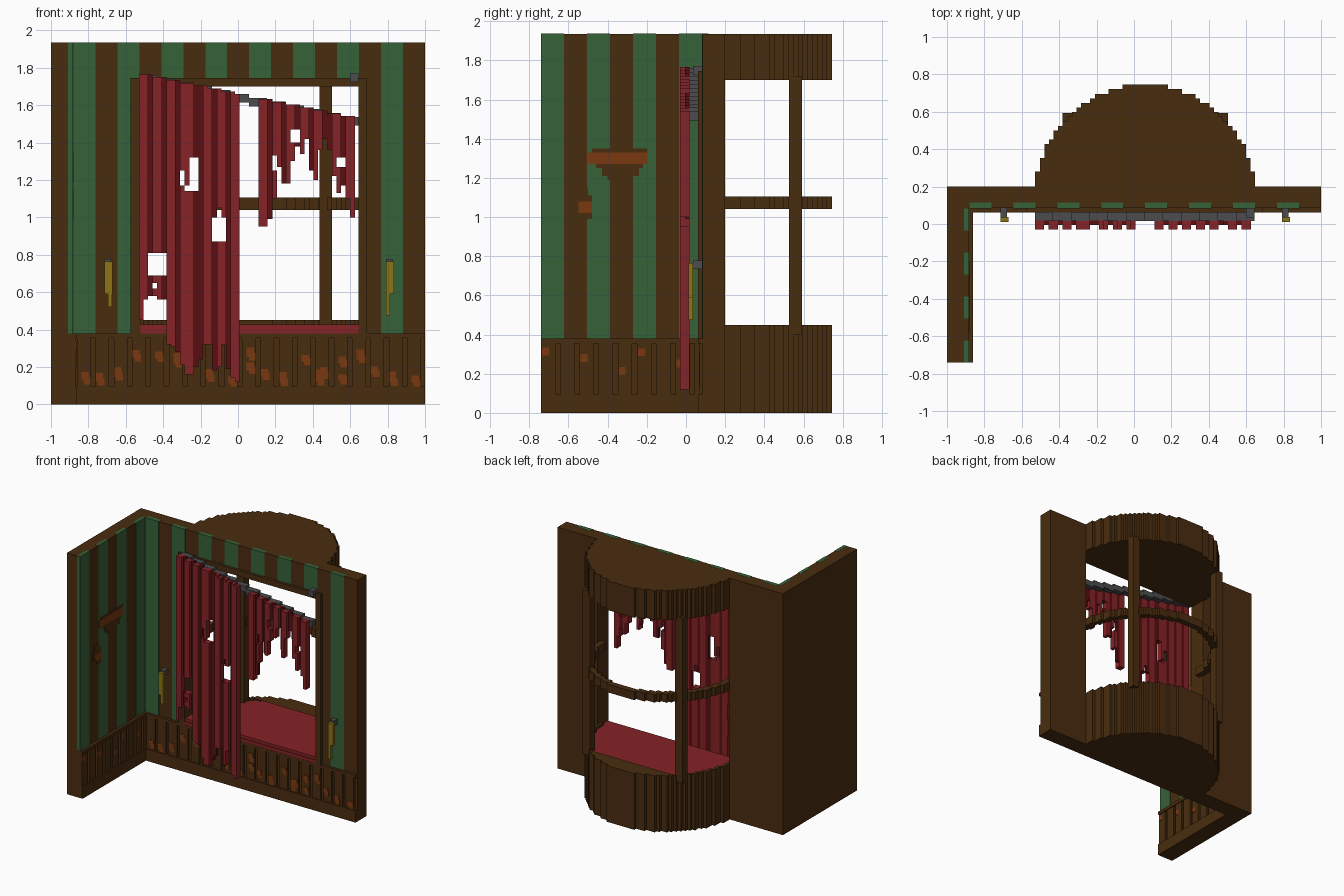
import bpy, bmesh, math, random

cube = bpy.data.objects.get("Cube")
if cube:
    bpy.data.objects.remove(cube, do_unlink=True)
random.seed(4)
S = 0.0245  # block size


def material(name, rgb):
    lin = [((c / 255 + 0.055) / 1.055) ** 2.4 for c in rgb] + [1.0]
    m = bpy.data.materials.new(name)
    m.use_nodes = True
    m.diffuse_color = lin
    m.node_tree.nodes["Principled BSDF"].inputs["Base Color"].default_value = lin
    return m


BROWN = material("dark wood", (73, 44, 15))
ORANGE = material("worn wood", (122, 57, 17))
GREEN = material("green wallpaper", (54, 97, 56))
RED = material("red cloth", (134, 34, 38))
DARK_RED = material("dark red cloth", (88, 15, 18))
GREY = material("iron", (76, 76, 78))
GOLD = material("brass", (140, 118, 20))


def finish(name, bm, mats):
    bmesh.ops.recalc_face_normals(bm, faces=bm.faces)
    me = bpy.data.meshes.new(name)
    bm.to_mesh(me)
    bm.free()
    for m in mats:
        me.materials.append(m)
    ob = bpy.data.objects.new(name, me)
    bpy.context.collection.objects.link(ob)
    return ob


def boxes(name, items, *mats):
    """Each item: x0, x1, y0, y1, z0, z1 and an optional material index."""
    bm = bmesh.new()
    for it in items:
        x0, x1, y0, y1, z0, z1 = it[:6]
        new = bmesh.ops.create_cube(bm, size=1)["verts"]
        for v in new:
            v.co = (x1 if v.co.x > 0 else x0, y1 if v.co.y > 0 else y0,
                    z1 if v.co.z > 0 else z0)
        if len(it) > 6:
            for f in {f for v in new for f in v.link_faces}:
                f.material_index = it[6]
    return finish(name, bm, mats)


# ---- stepped half-round bay ----
CX, CY, R = 0.06, 0.157, 24


def steps(r):
    pts = [(CX - r * S, CY)]
    for i in range(-r, r):
        y = CY + round(math.sqrt(r * r - (i + 0.5) ** 2)) * S
        pts += [(CX + i * S, y), (CX + (i + 1) * S, y)]
    return pts + [(CX + r * S, CY)]


def prism(name, outline, z0, z1, mat):
    bm = bmesh.new()
    face = bm.faces.new([bm.verts.new((x, y, z0)) for x, y in outline])
    top = bmesh.ops.extrude_face_region(bm, geom=[face])["geom"]
    bmesh.ops.translate(bm, vec=(0, 0, z1 - z0),
                        verts=[g for g in top if isinstance(g, bmesh.types.BMVert)])
    return finish(name, bm, [mat])


def ring(name, thick, z0, z1):
    return prism(name, steps(R) + steps(R - thick)[::-1], z0, z1, BROWN)


prism("bay_base", steps(R), 0, 0.39, BROWN)
ring("bay_sill_rim", 1, 0.38, 0.45)
ring("bay_middle_rail", 2, 1.04, 1.105)
prism("bay_roof", steps(R), 1.70, 1.935, BROWN)
prism("bay_red_floor", steps(R - 1), 0.385, 0.428, RED)
boxes("red_window_step", [(-0.52, 0.645, 0.07, 0.16, 0.38, 0.428),
                          (-0.52, 0.645, 0.063, 0.08, 0.38, 0.405)], RED)
boxes("bay_posts", [(CX + s * 0.41 - 0.033, CX + s * 0.41 + 0.033, 0.527, 0.593, 0.40, 1.72)
                    for s in (-1, 1)], BROWN)

# ---- walls ----
WY, WX, H = 0.085, -0.885, 1.935
boxes("back_wall", [(-1, -0.52, WY, 0.2, 0, H), (0.645, 1, WY, 0.2, 0, H),
                    (-0.52, 0.645, WY, 0.2, 1.70, H),
                    (-0.52, 0.645, WY, 0.2, 0, 0.38)], BROWN)
boxes("side_wall", [(-1, WX, -0.74, WY, 0, H)], BROWN)

# wallpaper stripes, set into the wall faces
back_stripes = []
for k in range(8):
    x = 0.765 - 0.235 * k
    low = 0.38 if k in (0, 6, 7) else 1.74
    back_stripes.append((x, x + 0.1175, WY - 0.003, 0.115, low, H + 0.001))
boxes("back_wallpaper", back_stripes, GREEN)
boxes("side_wallpaper", [(-0.91, WX + 0.003, y - 0.001, y + 0.1175, 0.38, H + 0.001)
                         for y in (-0.74, -0.505, -0.27, -0.035)], GREEN)

# torn wallpaper patches on the side wall: y0, y1, z0, z1, colour
tears = [(-0.48, -0.20, 1.33, 1.35, 0), (-0.50, -0.20, 1.27, 1.33, 1),
         (-0.46, -0.22, 1.25, 1.27, 0), (-0.43, -0.24, 1.21, 1.25, 0),
         (-0.40, -0.28, 1.19, 1.21, 0), (-0.56, -0.50, 1.08, 1.15, 0),
         (-0.58, -0.48, 1.04, 1.11, 0), (-0.55, -0.48, 1.02, 1.08, 1),
         (-0.53, -0.48, 0.99, 1.02, 0)]
boxes("side_wall_tears", [(WX - 0.001, WX + 0.005 + 0.001 * c, a, b, z0, z1, c)
                          for a, b, z0, z1, c in tears], BROWN, ORANGE)

# window casing
boxes("window_casing", [(-0.575, -0.52, 0.062, 0.12, 0.38, 1.745),
                        (0.645, 0.69, 0.062, 0.12, 0.38, 1.745),
                        (-0.575, 0.69, 0.062, 0.12, 1.70, 1.745)], BROWN)

# ---- wainscot: base board, top rail and slats on both walls ----
rows = [(0, 0.095), (0.355, 0.38)]
back = [(-0.9, 1, 0.062, 0.1, a, b) for a, b in rows]
side = [(-0.9, -0.861, -0.74, 0.08, a, b) for a, b in rows]
x = -0.86
while x < 0.99:
    back.append((x, min(x + 0.0735, 1), 0.070, 0.1, 0.09, 0.36))
    x += 0.098
y = -0.74
while y < 0.05:
    side.append((-0.9, -0.868, y, min(y + 0.0735, 0.08), 0.09, 0.36))
    y += 0.098
boxes("back_wainscot", back, BROWN)
boxes("side_wainscot", side, BROWN)

# worn patches on the slats
worn = []
for i in range(19):
    x = -0.86 + 0.098 * i
    for _ in range(random.choice((1, 1, 2))):
        a, z = x + random.choice((0, S)), random.uniform(0.11, 0.28)
        h = random.uniform(0.03, 0.07)
        worn += [(a, a + 0.04, 0.066, 0.071, z, z + h),
                 (a + 0.012, a + 0.0485, 0.067, 0.071, z - 0.02, z + 0.02)]
for i in (0, 2, 4, 5, 7):
    a, z = -0.735 + 0.098 * i, random.uniform(0.12, 0.3)
    worn += [(-0.869, -0.864, a, a + 0.035, z, z + 0.04)]
boxes("worn_patches", worn, ORANGE)


# ---- curtains hanging from a sloping rod ----
def slope(x):
    return 1.765 - 0.207 * (x + 0.53)


def curtain(name, x0, bottoms, folds, holes):
    """One column per block: F is a forward fold, b a dark recessed one."""
    items = []
    for i, (low, fold) in enumerate(zip(bottoms, folds)):
        x = x0 + i * S
        top = slope(x0 + i // 3 * 3 * S)
        cuts = sorted((z0, z1) for a, b, z0, z1 in holes if a <= i <= b)
        levels = [low] + [z for c in cuts for z in c] + [top]
        for z0, z1 in zip(levels[::2], levels[1::2]):
            items.append((x, x + S, -0.03 if fold == "F" else -0.006, 0.018,
                          z0, z1, 0 if fold == "F" else 1))
    boxes(name, items, RED, DARK_RED)


curtain("long_curtain", -0.53,
        [.45, .56, .58, .58, .56, .56, .32, .31, .28, .21, .16,
         .16, .20, .24, .32, .32, .18, .20, .32, .19, .14, .12],
        "FFbFFbFFbFFFbbFFbFFbFF",
        [(2, 5, .69, .81), (3, 3, .62, .65), (10, 12, 1.14, 1.32), (9, 10, 1.17, 1.25),
         (16, 18, .87, 1.0), (17, 17, 1.0, 1.05)])
curtain("torn_curtain", 0.11,
        [.95, .95, .99, 1.10, 1.27, 1.18, 1.18, 1.30, 1.38, 1.34, 1.42,
         1.25, 1.20, 1.36, 1.42, 1.36, 1.22, 1.13, 1.17, 1.10, 1.0],
        "FFbFFbFFbFFbFFbbFFbFF",
        [(7, 8, 1.40, 1.47), (3, 3, 1.25, 1.33), (17, 18, 1.27, 1.32)])

rod = []
for i in range(12):
    x = -0.53 + 0.098 * i
    rod.append((x, min(x + 0.098, 0.645), 0.016, 0.064, slope(x) - 0.05, slope(x) - 0.004))
boxes("sloping_curtain_rod", rod, GREY)
boxes("rod_bracket", [(0.60, 0.645, 0.035, 0.09, 1.725, 1.77)], GREY)

# ---- wall lamps ----
for name, x, dx in (("right_wall_lamp", -0.715, 0.02), ("left_wall_lamp", 0.79, 0.0)):
    low = 0.52 if dx else 0.475
    boxes(name, [(x, x + 0.043, 0.012, 0.037, 0.59, 0.765, 0),
                 (x + dx, x + dx + 0.022, 0.012, 0.037, low, 0.60, 0),
                 (x, x + 0.035, 0.035, 0.09, 0.735, 0.777, 1)], GOLD, GREY)
